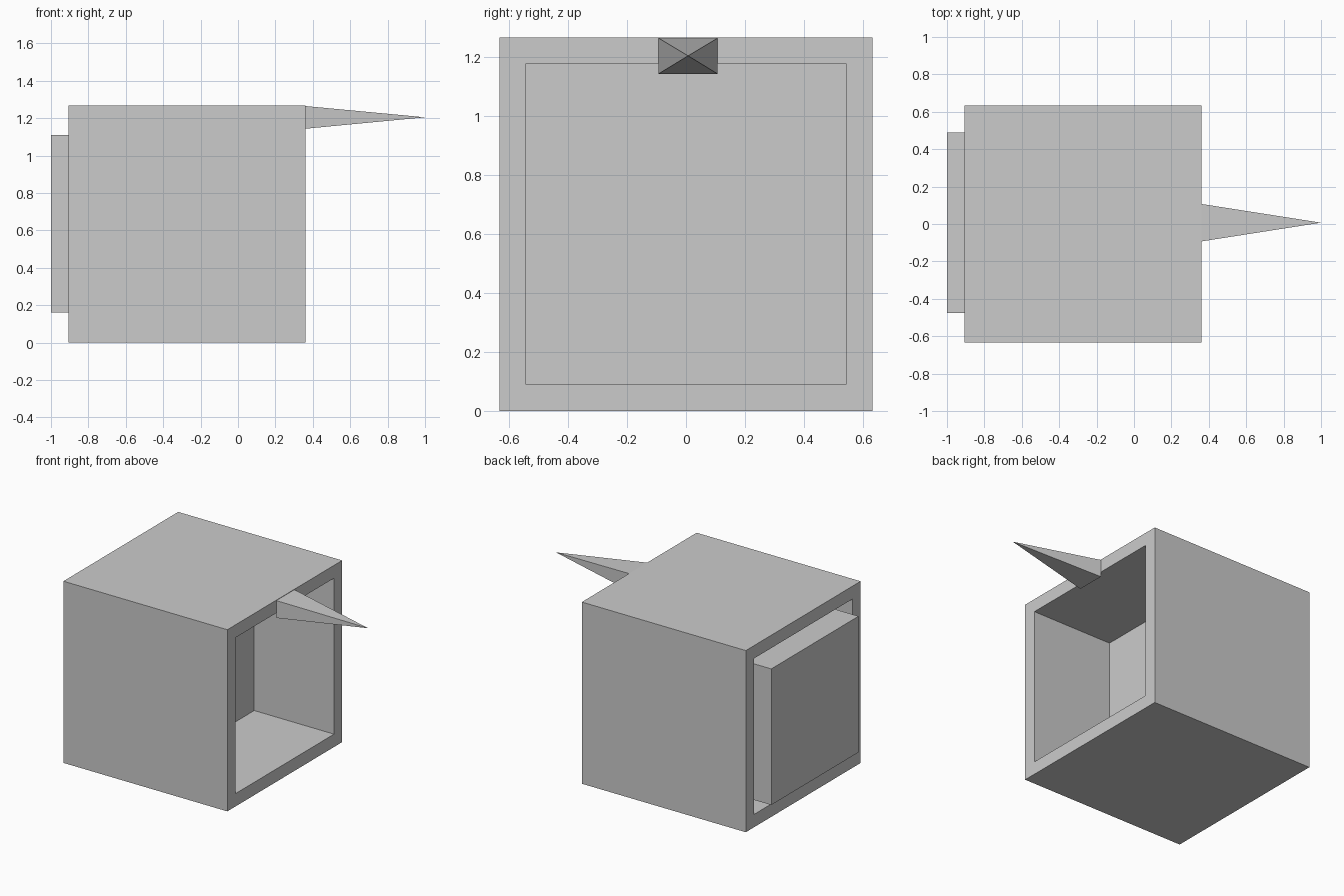
import bpy, bmesh
from mathutils import Vector

if "Cube" in bpy.data.objects:
    bpy.data.objects.remove(bpy.data.objects["Cube"])


def finish(name, bm):
    bmesh.ops.recalc_face_normals(bm, faces=bm.faces[:])
    mesh = bpy.data.meshes.new(name)
    bm.to_mesh(mesh)
    bm.free()
    ob = bpy.data.objects.new(name, mesh)
    bpy.context.collection.objects.link(ob)
    return ob


def box_mesh(lo, hi):
    bm = bmesh.new()
    bmesh.ops.create_cube(bm, size=1)
    lo, hi = Vector(lo), Vector(hi)
    for v in bm.verts:
        v.co = (lo + hi) / 2 + v.co * (hi - lo)
    return bm


# Casing: cube with a deep square recess in both ends, thin divider between
X0, X1, WALL, DEPTH = -0.905, 0.361, 0.127, 0.616
bm = box_mesh((X0, -0.633, 0), (X1, 0.633, 1.268))
bm.normal_update()
ends = [f for f in bm.faces if abs(f.normal.x) > 0.9]
for face in ends:
    inward = -face.normal.copy()
    bmesh.ops.inset_region(bm, faces=[face], thickness=WALL)
    res = bmesh.ops.extrude_discrete_faces(bm, faces=[face])
    inner = res["faces"][0]
    bmesh.ops.translate(bm, verts=inner.verts[:], vec=inward * DEPTH)
finish("casing", bm)

# Block sitting loosely in the rear recess and sticking out of it
finish("rear_block", box_mesh((-1.0, -0.475, 0.16), (X0 + DEPTH, 0.488, 1.11)))

# Four-sided spike on the upper rim of the open end
bm = bmesh.new()
base = [bm.verts.new((X1, y, z)) for y, z in
        ((-0.093, 1.144), (0.107, 1.144), (0.107, 1.265), (-0.093, 1.265))]
tip = bm.verts.new((1.0, 0.007, 1.205))
bm.faces.new(base)
for i in range(4):
    bm.faces.new((base[i], base[(i + 1) % 4], tip))
finish("spike", bm)
